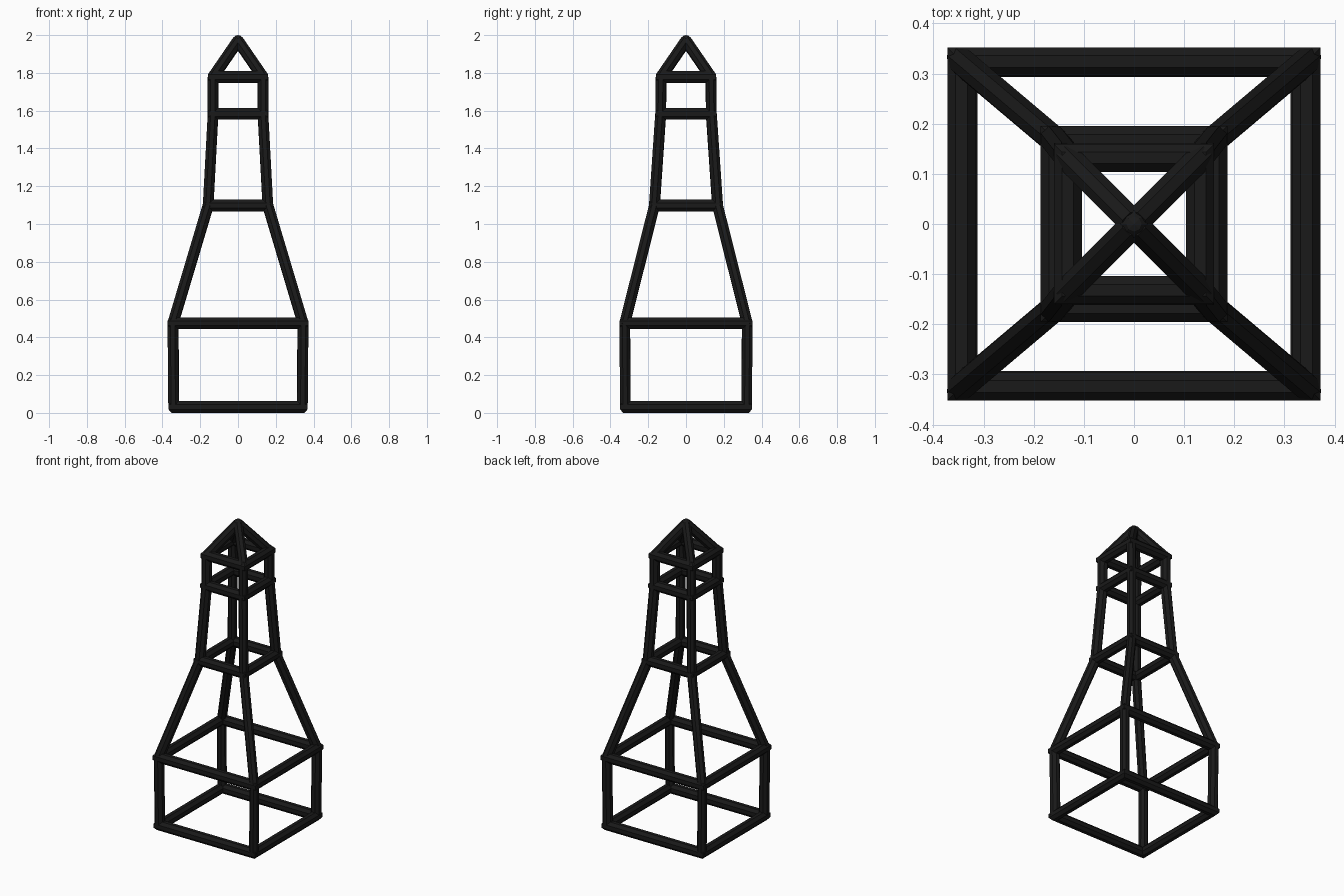
import bpy, bmesh, math
from mathutils import Vector

if "Cube" in bpy.data.objects:
    bpy.data.objects.remove(bpy.data.objects["Cube"])

R = 0.028      # strut radius to the flats
SIDES = 8
# level name, z, half width x, half width y
LEVELS = [("base", 0.031, 0.340, 0.321),
          ("shoulder", 0.475, 0.344, 0.324),
          ("waist", 1.098, 0.158, 0.167),
          ("neck", 1.583, 0.132, 0.134),
          ("crown", 1.778, 0.132, 0.132)]
APEX = Vector((0, 0, 1.97))
CORNERS = [(1, 1), (-1, 1), (-1, -1), (1, -1)]

black = bpy.data.materials.new("black")
black.diffuse_color = (0.01, 0.01, 0.01, 1)
black.use_nodes = True
black.node_tree.nodes["Principled BSDF"].inputs["Base Color"].default_value = black.diffuse_color


def finish(bm, name):
    bmesh.ops.recalc_face_normals(bm, faces=bm.faces[:])
    me = bpy.data.meshes.new(name)
    bm.to_mesh(me)
    bm.free()
    me.materials.append(black)
    ob = bpy.data.objects.new(name, me)
    bpy.context.collection.objects.link(ob)


def section():
    k = R / math.cos(math.pi / SIDES)
    for i in range(SIDES):
        a = 2 * math.pi * (i + 0.5) / SIDES
        yield k * math.cos(a), k * math.sin(a)


def ring(name, z, hx, hy):
    # rectangular frame with mitred corners, slightly taller than wide
    bm = bmesh.new()
    loops = [[bm.verts.new((sx * (hx + u), sy * (hy + u), z + v * 1.1))
              for u, v in section()] for sx, sy in CORNERS]
    for c in range(4):
        a, b = loops[c], loops[(c + 1) % 4]
        for i in range(SIDES):
            j = (i + 1) % SIDES
            bm.faces.new((a[i], a[j], b[j], b[i]))
    finish(bm, name)


def strut(bm, p, q):
    d = (q - p).normalized()
    out = Vector((p.x, p.y, 0)).normalized()
    out = (out - d * out.dot(d)).normalized()
    side = d.cross(out)
    # a little narrower across the corner than along it
    a, b = [[bm.verts.new(e + out * u * 1.06 + side * v * 0.94)
             for u, v in section()] for e in (p, q)]
    for i in range(SIDES):
        j = (i + 1) % SIDES
        bm.faces.new((a[i], a[j], b[j], b[i]))
    bm.faces.new(a)
    bm.faces.new(b)


# Horizontal frames
for name, z, hx, hy in LEVELS:
    ring(name + "_frame", z, hx, hy)

# Corner struts between neighbouring frames
for (n0, z0, x0, y0), (n1, z1, x1, y1) in zip(LEVELS, LEVELS[1:]):
    bm = bmesh.new()
    for sx, sy in CORNERS:
        strut(bm, Vector((sx * x0, sy * y0, z0)), Vector((sx * x1, sy * y1, z1)))
    finish(bm, f"{n0}_to_{n1}_struts")

# Pyramid roof struts with a small cap at the peak
bm = bmesh.new()
_, z, hx, hy = LEVELS[-1]
for sx, sy in CORNERS:
    strut(bm, Vector((sx * hx, sy * hy, z)), APEX)
finish(bm, "roof_struts")

bm = bmesh.new()
bmesh.ops.create_uvsphere(bm, u_segments=8, v_segments=6, radius=0.03)
bmesh.ops.translate(bm, verts=bm.verts[:], vec=APEX)
finish(bm, "roof_peak")
